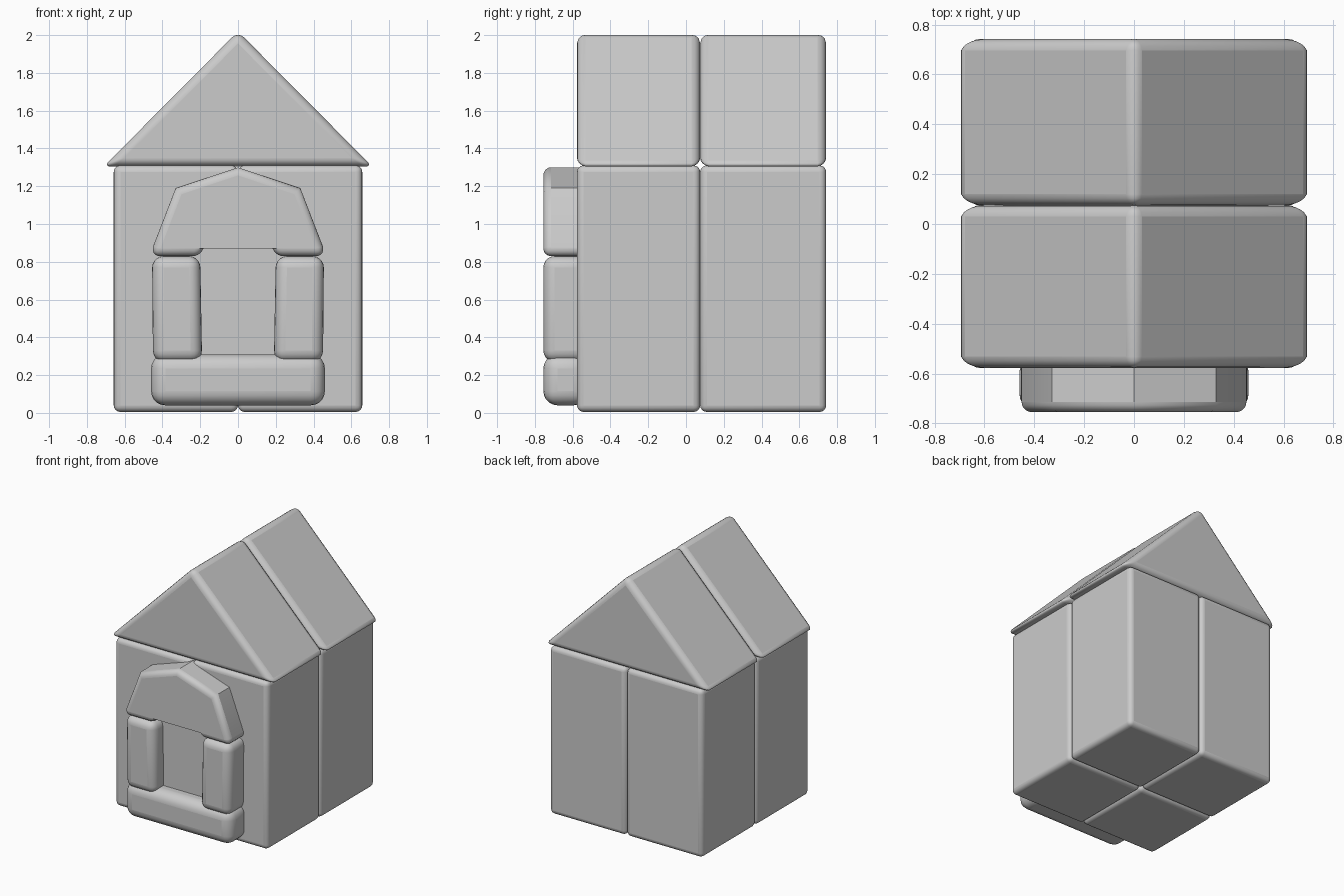
import bpy, bmesh

old = bpy.data.objects.get("Cube")
if old:
    bpy.data.objects.remove(old, do_unlink=True)

grey = bpy.data.materials.new("plain_grey")
grey.use_nodes = True
colour = (0.6, 0.6, 0.6, 1)
grey.diffuse_color = colour
grey.node_tree.nodes["Principled BSDF"].inputs["Base Color"].default_value = colour


def soft_prism(name, outline, y0, y1, width, segments=4):
    """Extrude an (x, z) outline from y0 to y1 and round its hard edges."""
    bm = bmesh.new()
    front = bm.faces.new([bm.verts.new((x, y0, z)) for x, z in outline])
    grown = bmesh.ops.extrude_face_region(bm, geom=[front])["geom"]
    moved = [v for v in grown if isinstance(v, bmesh.types.BMVert)]
    bmesh.ops.translate(bm, verts=moved, vec=(0, y1 - y0, 0))
    bmesh.ops.recalc_face_normals(bm, faces=bm.faces)
    mesh = bpy.data.meshes.new(name)
    bm.to_mesh(mesh)
    bm.free()
    mesh.materials.append(grey)
    obj = bpy.data.objects.new(name, mesh)
    bpy.context.collection.objects.link(obj)
    if width:
        bevel = obj.modifiers.new("soft_edges", "BEVEL")
        bevel.width = width
        bevel.segments = segments
        bevel.limit_method = "ANGLE"
        bevel.angle_limit = 1.1
    bpy.ops.object.select_all(action="DESELECT")
    obj.select_set(True)
    bpy.context.view_layer.objects.active = obj
    bpy.ops.object.shade_smooth_by_angle(angle=0.6)
    return obj


def rect(x0, x1, z0, z1):
    return [(x0, z0), (x1, z0), (x1, z1), (x0, z1)]


# Four wall blocks and two roof wedges, meeting in shallow seams
gable = [(-0.71, 1.305), (0.71, 1.305), (0, 2.02)]
for depth, y0, y1 in (("front", -0.577, 0.075), ("back", 0.075, 0.742)):
    soft_prism(depth + "_right_wall_block", rect(-0.658, 0, 0.005, 1.31), y0, y1, 0.035)
    soft_prism(depth + "_left_wall_block", rect(0, 0.658, 0.005, 1.31), y0, y1, 0.035)
    soft_prism(depth + "_roof_wedge", gable, y0, y1, 0.045)

# Door panel inside the frame
soft_prism("door_panel", rect(-0.27, 0.27, 0.15, 1.1), -0.64, -0.5, 0)

# Padded door frame: sill, two posts and an arch
FRONT, REAR = -0.755, -0.52
soft_prism("door_sill", rect(-0.46, 0.46, 0.04, 0.31), FRONT, REAR, 0.075, 5)
for side, s in (("right", -1), ("left", 1)):
    post = [(0.19 * s, 0.27), (0.45 * s, 0.27), (0.455 * s, 0.83), (0.2 * s, 0.83)]
    soft_prism(side + "_door_post", post, FRONT, REAR, 0.06, 5)

outer = [(0.455, 0.83), (0.45, 0.88), (0.33, 1.19)]
inner = [(0.13, 1.0), (0.2, 0.83)]
arch = outer + [(0, 1.3)] + [(-x, z) for x, z in reversed(outer)]
arch += [(-x, z) for x, z in reversed(inner)] + [(0, 1.03)] + inner
soft_prism("door_arch", arch, FRONT, REAR, 0.06, 5)
